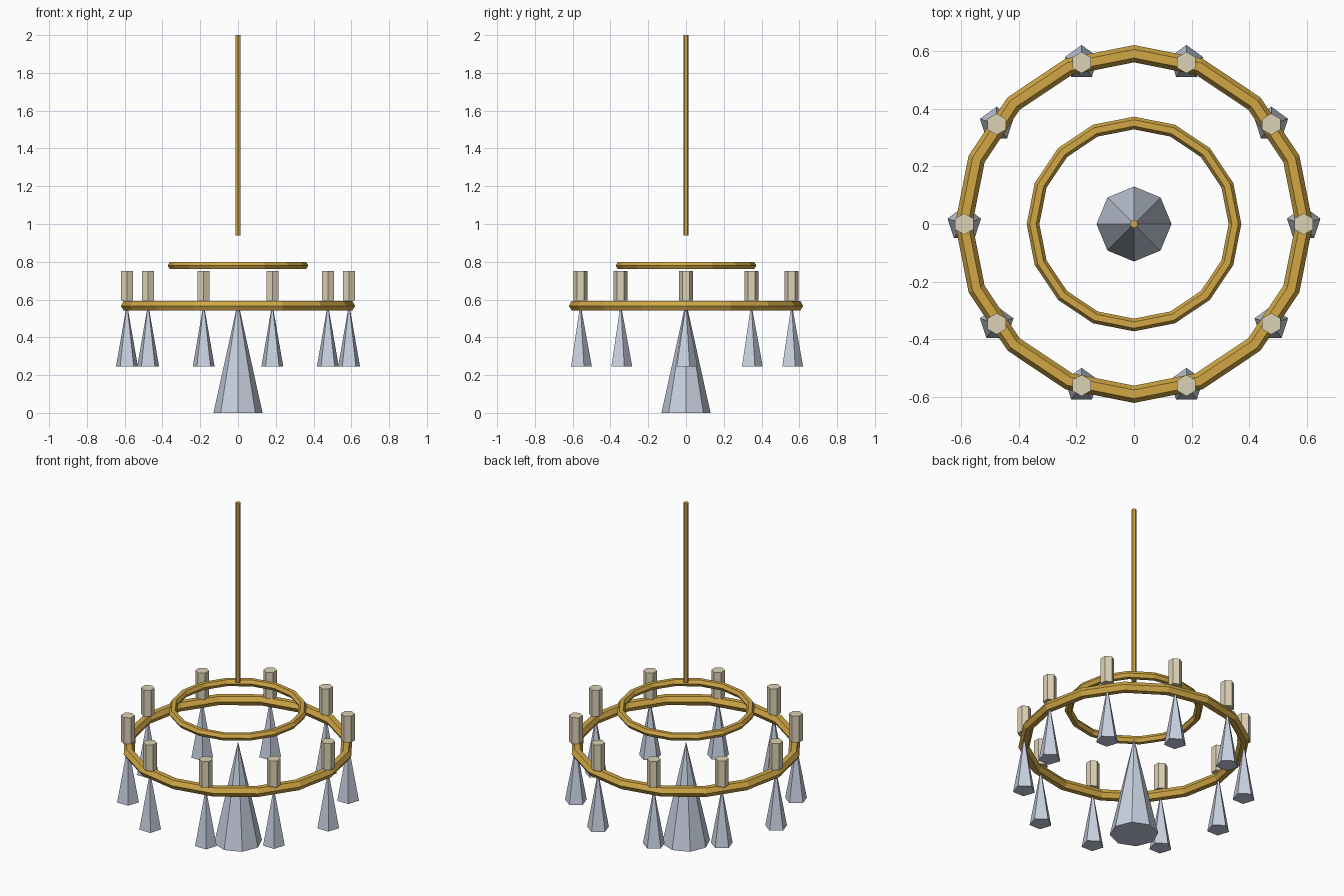
import bpy
from math import cos, sin, tau

if "Cube" in bpy.data.objects:
    bpy.data.objects.remove(bpy.data.objects["Cube"], do_unlink=True)


def material(name, rgb):
    mat = bpy.data.materials.new(name)
    mat.use_nodes = True
    colour = (*rgb, 1.0)
    mat.diffuse_color = colour
    mat.node_tree.nodes["Principled BSDF"].inputs["Base Color"].default_value = colour
    return mat


gold = material("gold", (0.64, 0.39, 0.06))
wax = material("ivory wax", (0.72, 0.64, 0.46))
crystal = material("crystal", (0.58, 0.64, 0.75))


def finish(name, mat):
    obj = bpy.context.object
    obj.name = name
    obj.data.materials.append(mat)
    return obj


def ring(name, z, major, minor):
    bpy.ops.mesh.primitive_torus_add(location=(0, 0, z), major_radius=major,
                                     minor_radius=minor, major_segments=16,
                                     minor_segments=6)
    return finish(name, gold)


def prism(name, mat, x, y, bottom, top, radius, sides, tip=None):
    """Upright prism, or a pointed drop when a tip radius is given."""
    bpy.ops.mesh.primitive_cone_add(vertices=sides, radius1=radius,
                                    radius2=radius if tip is None else tip,
                                    depth=top - bottom,
                                    location=(x, y, (bottom + top) / 2))
    return finish(name, mat)


# Hanging rod and the two rings
prism("hanging_rod", gold, 0, 0, 0.94, 2.0, 0.0145, 6)
ring("outer_ring", 0.567, 0.59, 0.03)
ring("inner_ring", 0.78, 0.35, 0.022)

# Large central crystal
prism("central_crystal", crystal, 0, 0, 0, 0.59, 0.13, 8, tip=0)

# Candles on the outer ring, each with a crystal drop below
COUNT = 10
for i in range(COUNT):
    a = tau * i / COUNT
    x, y = 0.588 * cos(a), 0.588 * sin(a)
    prism(f"candle_{i + 1}", wax, x, y, 0.595, 0.75, 0.037, 6)
    prism(f"crystal_drop_{i + 1}", crystal, x, y, 0.245, 0.58, 0.061, 5, tip=0)
